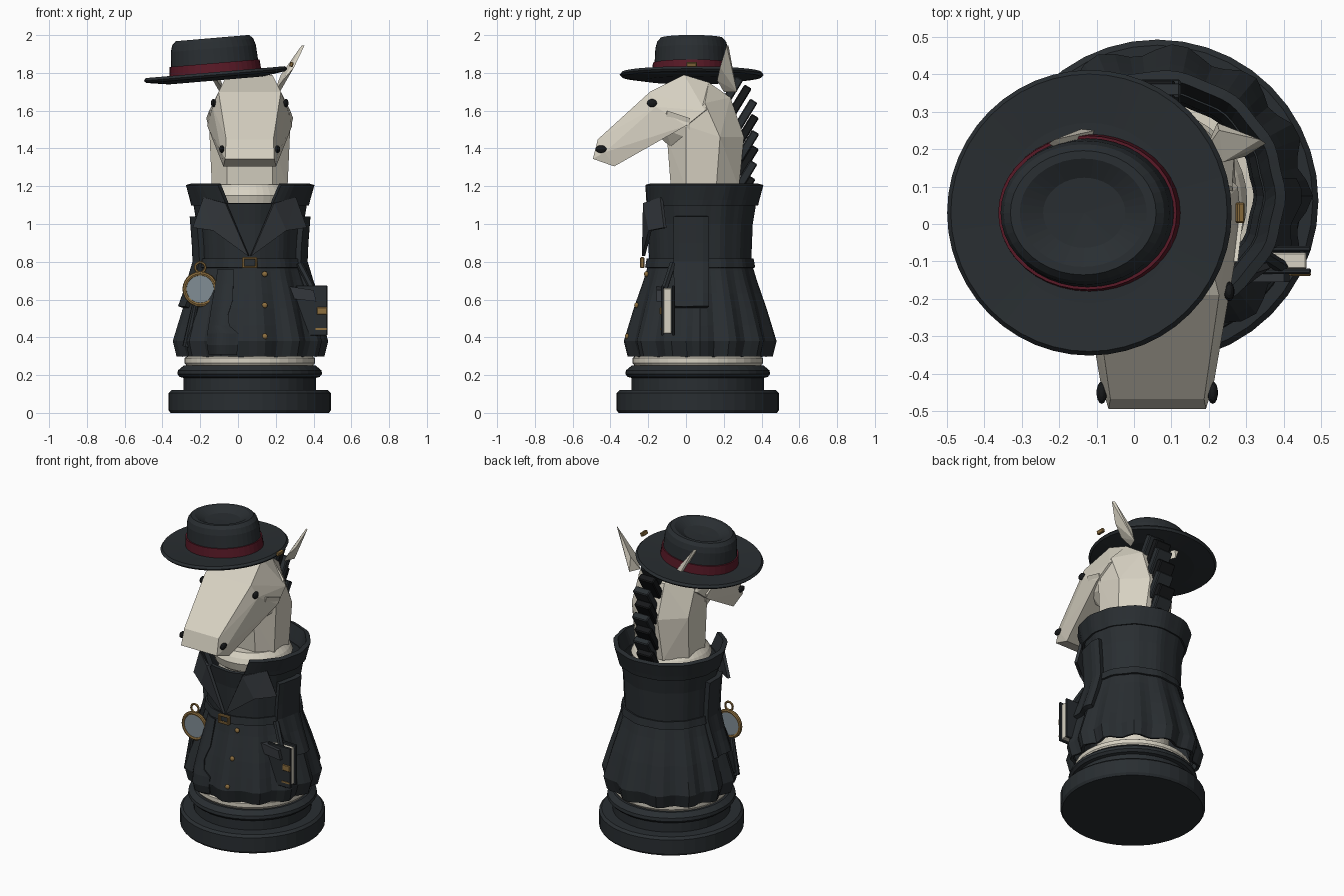
import bpy, bmesh
from math import sin, cos, pi, asin
from mathutils import Vector, Matrix

if "Cube" in bpy.data.objects:
    bpy.data.objects.remove(bpy.data.objects["Cube"])

CX, CY = 0.062, 0.062          # axis of the chess piece
KX, KY = 0.062, 0.075          # axis of the coat


def mat(name, r, g, b):
    m = bpy.data.materials.new(name)
    m.diffuse_color = (r, g, b, 1)
    m.use_nodes = True
    m.node_tree.nodes["Principled BSDF"].inputs["Base Color"].default_value = m.diffuse_color
    return m


DARK = mat("charcoal", .022, .027, .031)
SLATE = mat("slate", .034, .039, .045)
CREAM = mat("cream", .68, .64, .54)
RED = mat("wine", .1, .01, .02)
GOLD = mat("brass", .27, .16, .05)
GLASS = mat("glass", .22, .27, .3)
BLACK = mat("black", .008, .009, .01)


def make(name, bm, m, thick=0):
    bmesh.ops.recalc_face_normals(bm, faces=bm.faces)
    me = bpy.data.meshes.new(name)
    bm.to_mesh(me)
    bm.free()
    me.materials.append(m)
    ob = bpy.data.objects.new(name, me)
    bpy.context.collection.objects.link(ob)
    if thick:
        s = ob.modifiers.new("thickness", 'SOLIDIFY')
        s.thickness, s.offset = thick, 0
    return ob


def lathe(name, prof, m, loc, n=40, sy=1.0, rot=(0, 0, 0)):
    bm = bmesh.new()
    vs = [bm.verts.new((r, 0, z)) for r, z in prof]
    es = [bm.edges.new(p) for p in zip(vs, vs[1:])]
    bmesh.ops.spin(bm, geom=vs + es, axis=(0, 0, 1), cent=(0, 0, 0), angle=2 * pi, steps=n)
    bmesh.ops.remove_doubles(bm, verts=bm.verts, dist=1e-4)
    ob = make(name, bm, m)
    ob.location, ob.rotation_euler, ob.scale = loc, rot, (1, sy, 1)
    return ob


def hull(name, pts, m):
    bm = bmesh.new()
    for p in pts:
        bm.verts.new(p)
    bmesh.ops.convex_hull(bm, input=bm.verts)
    loose = [v for v in bm.verts if not v.link_faces]
    bmesh.ops.delete(bm, geom=loose, context='VERTS')
    return make(name, bm, m)


def box(name, c, s, m, rot=(0, 0, 0), bev=0.004):
    bm = bmesh.new()
    bmesh.ops.create_cube(bm, size=1, matrix=Matrix.Diagonal((*s, 1)))
    if bev:
        bmesh.ops.bevel(bm, geom=bm.edges[:], offset=bev, segments=1, affect='EDGES')
    ob = make(name, bm, m)
    ob.location, ob.rotation_euler = c, rot
    return ob


def ball(name, c, s, m, rot=(0, 0, 0)):
    bm = bmesh.new()
    bmesh.ops.create_uvsphere(bm, u_segments=14, v_segments=8, radius=1, matrix=Matrix.Diagonal((*s, 1)))
    ob = make(name, bm, m)
    ob.location, ob.rotation_euler = c, rot


def rod(name, a, b, r1, r2, m, n=10):
    a, b = Vector(a), Vector(b)
    ob = lathe(name, [(0, 0), (r1, 0), (r2, (b - a).length), (0, (b - a).length)], m, a, n)
    ob.rotation_euler = (b - a).to_track_quat('Z', 'Y').to_euler()


def interp(t, table):
    for (z0, r0), (z1, r1) in zip(table, table[1:]):
        if t <= z1:
            return r0 + (r1 - r0) * max(0, (t - z0) / (z1 - z0))
    return table[-1][1]


COAT = [(.30, .378), (.38, .398), (.55, .345), (.70, .292), (.80, .262), (1.0, .27), (1.11, .288), (1.21, .315)]


def radius(z, a):
    fold = .03 * max(0, (.8 - z) / .45) + .006
    return interp(z, COAT) - fold * (1 - cos(13 * a + .8 * sin(2 * a))) / 2


def cloth(name, zs, a0, a1, off, m, n=64, thick=.02):
    """Strip of cloth lying on the coat surface; angles may depend on height."""
    bm = bmesh.new()
    rows = []
    for z in zs:
        row = []
        for i in range(n + 1):
            a = a0(z) + (a1(z) - a0(z)) * i / n
            r = radius(z, a) + off
            row.append(bm.verts.new((KX + 1.02 * r * cos(a), KY + r * sin(a), z)))
        rows.append(row)
    for p, q in zip(rows, rows[1:]):
        for i in range(n):
            bm.faces.new((p[i], p[i + 1], q[i + 1], q[i]))
    bmesh.ops.remove_doubles(bm, verts=bm.verts, dist=1e-4)
    return make(name, bm, m, thick)


# turned base and the pale body under the coat
lathe("base", [(0, 0), (.42, 0), (.43, .015), (.43, .105), (.415, .12), (.35, .12), (.35, .185), (.37, .19),
               (.383, .205), (.38, .225), (.35, .25), (0, .25)], DARK, (CX, CY, 0))
lathe("body", [(0, .24), (.335, .25), (.346, .265), (.346, .29), (.33, .30), (.22, .32), (.2, 1.08),
               (.225, 1.1), (.24, 1.15), (.225, 1.18), (.2, 1.21), (0, 1.21)], CREAM, (CX, CY, 0))

# coat, collar, belt
F = -pi / 2
cloth("coat", [.30, .38, .46, .55, .63, .70, .75, .80, .90, 1.0, 1.11], lambda z: F, lambda z: F + 2 * pi, 0, DARK)
gap = lambda z: asin((.12 + .3 * (z - 1.1)) / .31)
cloth("collar", [1.10, 1.13, 1.21], lambda z: F + gap(z), lambda z: F + 2 * pi - gap(z), .008, DARK, thick=.028)
cloth("belt", [.768, .815], lambda z: F, lambda z: F + 2 * pi, .012, DARK)

# overlapping front flap with a ragged edge
edge = [(.31, -.01), (.36, -.005), (.42, .0), (.46, -.045), (.52, -.05), (.6, -.025), (.76, -.02)]
cloth("front_flap", [.31, .36, .42, .46, .49, .52, .56, .6, .68, .76], lambda z: F - .62,
      lambda z: F + (interp(z, edge) - KX) / interp(z, COAT), .012, DARK, n=12, thick=.016)

# flat sleeves on both sides
ang = lambda y, z: asin((y - KY) / interp(z, COAT))
sz = [.56, .63, .70, .80, .9, 1.04]
cloth("sleeve_right", sz, lambda z: ang(-.05, z), lambda z: ang(.115, z), .025, DARK, n=6, thick=.03)
cloth("sleeve_left", sz, lambda z: pi - ang(-.05, z), lambda z: pi - ang(.115, z), .025, DARK, n=6, thick=.03)

# lapels
lapel = [(.24, -.13, 1.14), (.297, -.11, .98), (.19, -.19, .965), (.005, -.225, .83), (.125, -.22, 1.11)]
for s, side in ((-1, "left"), (1, "right")):
    bm = bmesh.new()
    v = [bm.verts.new((KX + s * x, y, z)) for x, y, z in lapel]
    for f in ((0, 1, 2), (0, 2, 4), (2, 3, 4)):
        bm.faces.new([v[i] for i in f])
    make("lapel_" + side, bm, SLATE, .018)

# buckle and buttons
for dx in (-.034, .034):
    box("buckle_side", (KX + dx, -.232, .795), (.014, .022, .056), GOLD)
for dz in (-.023, .023):
    box("buckle_bar", (KX, -.232, .795 + dz), (.08, .022, .012), GOLD)
for z, y in ((.735, -.21), (.57, -.262), (.405, -.312)):
    ball("button", (.142, y, z), (.015, .012, .015), GOLD)

# head and neck: mirrored low-poly hulls
def mirrored(pts):
    return [(CX + s * w, y, z) for y, z, w in pts for s in (-1, 1)]


hull("muzzle", mirrored([(-.493, 1.345, .13), (-.467, 1.448, .125), (-.38, 1.305, .14), (-.43, 1.38, .15),
                         (-.19, 1.70, .165), (-.01, 1.79, .12), (.12, 1.75, .1), (-.127, 1.462, .15),
                         (-.16, 1.62, .197), (.0, 1.52, .225), (.1, 1.6, .215), (.235, 1.67, .07)]), CREAM)
hull("neck", mirrored([(-.08, 1.19, .12), (-.055, 1.34, .12), (-.1, 1.45, .12), (.0, 1.52, .215), (.0, 1.19, .2),
                       (.16, 1.19, .195), (.28, 1.19, .09), (.307, 1.46, .07), (.235, 1.67, .07), (.18, 1.46, .205),
                       (.1, 1.64, .2), (.12, 1.75, .1)]), CREAM)
hull("jaw", mirrored([(-.15, 1.47, .13), (-.075, 1.40, .13), (-.11, 1.5, .19), (.02, 1.45, .2), (.02, 1.56, .23),
                      (-.1, 1.6, .215)]), CREAM)
ear = [(.13, .2, 1.7), (.16, .27, 1.7), (.175, .165, 1.76), (.165, .25, 1.79), (.235, .18, 1.83),
       (.215, .24, 1.84), (.29, .215, 1.945), (.275, .225, 1.945)]
for s, side in ((-1, "left"), (1, "right")):
    hull("ear_" + side, [(CX + s * x, y, z) for x, y, z in ear], CREAM)
    ball("eye_" + side, (CX + s * .192, -.18, 1.64), (.014, .026, .022), BLACK)
    ball("nostril_" + side, (CX + s * .148, -.45, 1.396), (.014, .03, .02), BLACK)

# mane: stacked slanted locks
for i, (y, z) in enumerate([(.285, 1.76), (.33, 1.715), (.36, 1.64), (.368, 1.56), (.37, 1.475),
                            (.368, 1.395), (.36, 1.315), (.35, 1.235)]):
    box("mane_lock", (CX + .008 * (-1) ** i, y - .045, z - .06), (.11, .045, .17), BLACK if i % 2 else DARK,
        rot=(-.55, 0, 0), bev=.006)

# tilted hat
hat, tilt = (-.118, .03, 1.78), (0, -.085, 0)
lathe("hat_brim", [(0, -.02), (.25, -.02), (.37, -.002), (.381, .01), (.37, .024), (.24, .014), (0, .014)],
      DARK, hat, 48, 1, tilt)
lathe("hat_crown", [(.236, .0), (.226, .15), (.215, .185), (.195, .205), (.17, .205), (.11, .175), (0, .17)],
      DARK, hat, 40, .85, tilt)
lathe("hat_band", [(.236, .01), (.244, .012), (.239, .072), (.23, .072)], RED, hat, 40, .86, tilt)
box("hat_pin", (.283, .03, 1.845), (.02, .055, .025), GOLD, rot=(0, .3, 0))

# magnifier hanging at the left
bpy.ops.mesh.primitive_torus_add(major_segments=28, minor_segments=8, major_radius=.082, minor_radius=.012,
                                 location=(-.2, -.16, .655), rotation=(pi / 2, 0, 0))
rims = [bpy.context.object]
rims[0].name = "lens_rim"
bpy.ops.mesh.primitive_torus_add(major_segments=16, minor_segments=6, major_radius=.027, minor_radius=.007,
                                 location=(-.2, -.16, .77), rotation=(pi / 2, 0, 0))
rims.append(bpy.context.object)
rims[1].name = "lens_loop"
for o in rims:
    o.data.materials.append(GOLD)
rod("lens", (-.2, -.154, .655), (-.2, -.166, .655), .078, .078, GLASS, 28)
rod("lens_handle", (-.225, -.15, .575), (-.268, -.13, .35), .018, .027, DARK)

# book hanging at the right
box("book_pages", (.385, -.098, .54), (.15, .045, .24), CREAM)
for y, n in ((-.126, "front"), (-.066, "back")):
    box("book_cover_" + n, (.39, y, .542), (.165, .014, .265), DARK)
box("book_clasp", (.445, -.134, .54), (.055, .01, .04), GOLD)
box("book_spine_trim", (.44, -.134, .445), (.06, .006, .01), GOLD, bev=0)
hull("cuff", [(x, y, z) for x, z in ((.27, .67), (.4, .65), (.415, .59), (.28, .605)) for y in (-.155, -.12)], SLATE)
rod("book_strap", (.325, -.07, .79), (.395, -.115, .655), .018, .018, DARK, 6)
